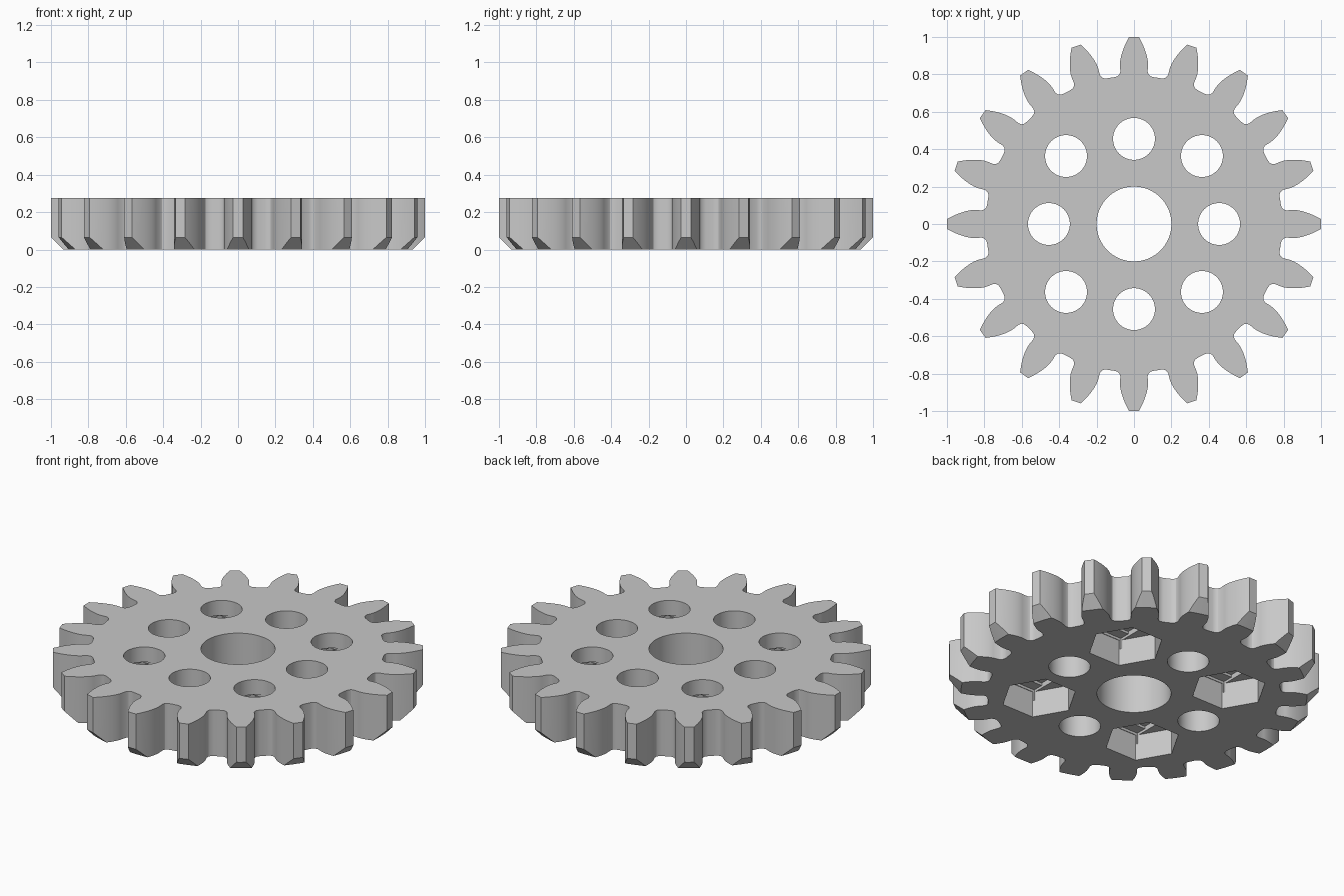
import bpy
import bmesh
from math import acos, cos, pi, radians, sin, sqrt, tan
from mathutils import Matrix, Vector

cube = bpy.data.objects.get("Cube")
if cube:
    bpy.data.objects.remove(cube, do_unlink=True)

TEETH = 20
HEIGHT = 0.275
TIP_R, BASE_R = 1.0, 0.854


def make_object(name, bm):
    bmesh.ops.recalc_face_normals(bm, faces=bm.faces[:])
    mesh = bpy.data.meshes.new(name)
    bm.to_mesh(mesh)
    bm.free()
    obj = bpy.data.objects.new(name, mesh)
    bpy.context.collection.objects.link(obj)
    return obj


def add_prism(bm, outline, bottom, top):
    """Extrude a closed 2D outline between two heights."""
    face = bm.faces.new([bm.verts.new((x, y, bottom)) for x, y in outline])
    result = bmesh.ops.extrude_face_region(bm, geom=[face])
    moved = [v for v in result["geom"] if isinstance(v, bmesh.types.BMVert)]
    bmesh.ops.translate(bm, verts=moved, vec=(0, 0, top - bottom))


def polygon(center, radius, sides):
    return [(center[0] + radius * cos(2 * pi * i / sides),
             center[1] + radius * sin(2 * pi * i / sides)) for i in range(sides)]


def rectangle(center, half_x, half_y):
    x, y = center
    return [(x - half_x, y - half_y), (x + half_x, y - half_y),
            (x + half_x, y + half_y), (x - half_x, y + half_y)]


def ring(radius, start):
    """Four positions around the axis."""
    return [(radius * cos(start + i * pi / 2), radius * sin(start + i * pi / 2))
            for i in range(4)]


def gear_outline():
    # Half tooth as (radius, angle from tooth centre): root fillet, then involute
    base_half = radians(5.05)
    half = [(0.792, radians(7.6)), (0.795, radians(6.4)),
            (0.803, radians(5.6)), (0.818, radians(5.1))]
    steps = 8
    for i in range(steps + 1):
        r = BASE_R + (TIP_R - BASE_R) * i / steps
        a = acos(BASE_R / r)
        half.append((r, base_half - (tan(a) - a)))
    tooth = [(r, -a) for r, a in half] + [(r, a) for r, a in reversed(half)]
    points = []
    for t in range(TEETH):
        turn = 2 * pi * t / TEETH
        points += [(r * cos(a + turn), r * sin(a + turn)) for r, a in tooth]
    return points


def apply_boolean(target, cutter, operation):
    cutter.hide_render = True
    mod = target.modifiers.new(cutter.name, "BOOLEAN")
    mod.operation = operation
    mod.solver = "EXACT"
    mod.object = cutter
    bpy.context.view_layer.objects.active = target
    bpy.ops.object.modifier_apply(modifier=mod.name)
    bpy.data.objects.remove(cutter, do_unlink=True)


def cut_prisms(target, name, prisms):
    bm = bmesh.new()
    for outline, bottom, top in prisms:
        add_prism(bm, outline, bottom, top)
    apply_boolean(target, make_object(name, bm), "DIFFERENCE")


# Toothed wheel
bm = bmesh.new()
add_prism(bm, gear_outline(), 0, HEIGHT)
gear = make_object("gear_wheel", bm)

# 45 degree chamfer under the tooth tips
bm = bmesh.new()
bmesh.ops.create_cone(bm, cap_ends=True, segments=160, radius1=0.9, radius2=1.3,
                      depth=0.4, matrix=Matrix.Translation((0, 0, 0.165)))
apply_boolean(gear, make_object("chamfer_cone", bm), "INTERSECT")

# Centre bore and eight through holes
straight = ring(0.455, 0)
diagonal = ring(0.514, pi / 4)
holes = [(polygon((0, 0), 0.2, 96), -1, 1)]
holes += [(polygon(c, 0.112, 64), -1, 1) for c in straight + diagonal]
cut_prisms(gear, "holes", holes)

# Hexagonal nut pockets underneath, with stepped roofs
cut_prisms(gear, "nut_pockets", [(polygon(c, 0.207, 6), -1, 0.155) for c in diagonal])
cut_prisms(gear, "roof_slots", [(rectangle(c, 0.113, 0.176), 0.1, 0.17) for c in diagonal])
cut_prisms(gear, "roof_squares", [(rectangle(c, 0.113, 0.113), 0.1, 0.185) for c in diagonal])

# Material
grey = bpy.data.materials.new("light_grey")
grey.use_nodes = True
colour = (0.58, 0.58, 0.58, 1)
grey.diffuse_color = colour
grey.node_tree.nodes["Principled BSDF"].inputs["Base Color"].default_value = colour
gear.data.materials.clear()
gear.data.materials.append(grey)

# Smooth flanks and bores with crisp edges
bpy.ops.object.select_all(action="DESELECT")
gear.select_set(True)
bpy.context.view_layer.objects.active = gear
bpy.ops.object.shade_smooth_by_angle(angle=radians(25))
